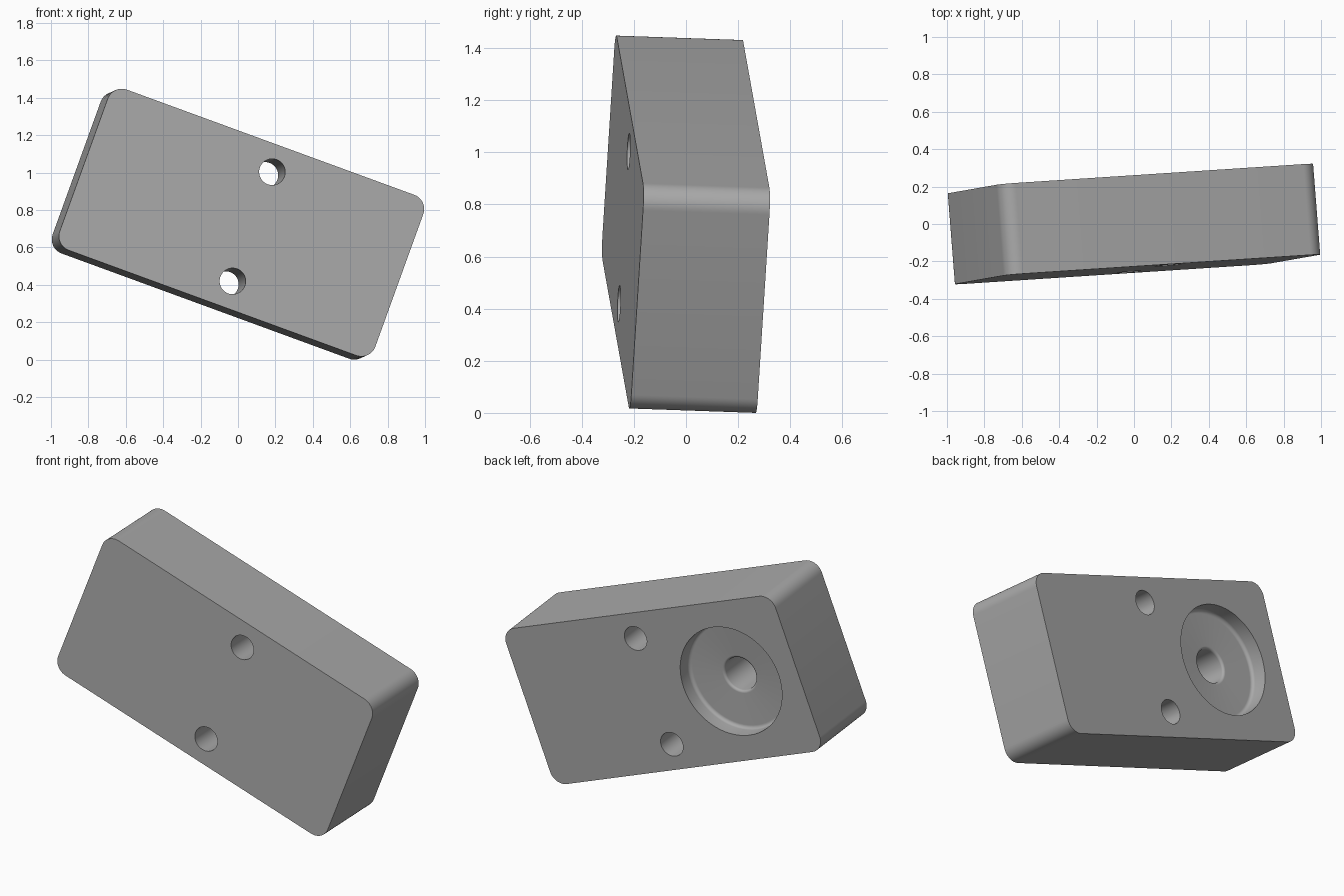
import bpy, bmesh, math
from mathutils import Matrix, Vector

if "Cube" in bpy.data.objects:
    bpy.data.objects.remove(bpy.data.objects["Cube"], do_unlink=True)

LENGTH, HEIGHT, DEPTH, CORNER = 1.80, 0.915, 0.487, 0.08

grey = bpy.data.materials.new("plain grey")
grey.use_nodes = True
grey.diffuse_color = (0.4, 0.4, 0.4, 1)
grey.node_tree.nodes["Principled BSDF"].inputs["Base Color"].default_value = (0.4, 0.4, 0.4, 1)


def make_object(name, bm):
    bmesh.ops.recalc_face_normals(bm, faces=bm.faces)
    mesh = bpy.data.meshes.new(name)
    bm.to_mesh(mesh)
    bm.free()
    mesh.materials.append(grey)
    obj = bpy.data.objects.new(name, mesh)
    bpy.context.collection.objects.link(obj)
    return obj


def arc(cx, cy, radius, start, end, steps):
    angles = [math.radians(start + (end - start) * i / steps) for i in range(steps + 1)]
    return [(cx + radius * math.cos(a), cy + radius * math.sin(a)) for a in angles]


def revolve_cutter(name, profile, x, z):
    """Spin a (radius, y) profile round the y axis at the given place."""
    bm = bmesh.new()
    verts = [bm.verts.new((r, y, 0)) for r, y in profile]
    edges = [bm.edges.new(pair) for pair in zip(verts, verts[1:])]
    bmesh.ops.spin(bm, geom=verts + edges, cent=(0, 0, 0), axis=(0, 1, 0),
                   angle=math.tau, steps=64)
    bmesh.ops.remove_doubles(bm, verts=bm.verts, dist=0.0001)
    bmesh.ops.translate(bm, verts=bm.verts, vec=(x, 0, z))
    cutter = make_object(name, bm)
    cutter.hide_render = True
    return cutter


# Block: rounded rectangle pushed back through its depth
bm = bmesh.new()
outline = []
for i, (sx, sz) in enumerate([(1, 1), (-1, 1), (-1, -1), (1, -1)]):
    outline += arc(sx * (LENGTH / 2 - CORNER), sz * (HEIGHT / 2 - CORNER),
                   CORNER, 90 * i, 90 * i + 90, 12)
face = bm.faces.new([bm.verts.new((x, -DEPTH / 2, z)) for x, z in outline])
grown = bmesh.ops.extrude_face_region(bm, geom=[face])
bmesh.ops.translate(bm, vec=(0, DEPTH, 0),
                    verts=[v for v in grown["geom"] if isinstance(v, bmesh.types.BMVert)])
block = make_object("mounting_block", bm)

# Two through holes
back = DEPTH / 2
over = back + 0.1
hole = [(0, -over), (0.07, -over), (0.07, over), (0, over)]
cutters = [revolve_cutter("hole_cutter", hole, 0.062, side * 0.311) for side in (1, -1)]

# Round recess in the back with a blind hole in its middle
floor = back - 0.095
bore = [(0, over), (0.317, over)]
bore += arc(0.297, floor + 0.02, 0.02, 0, -90, 6)
bore += arc(0.111, floor - 0.015, 0.015, 90, 180, 6)
bore += [(0.096, floor - 0.3), (0, floor - 0.3)]
cutters.append(revolve_cutter("recess_cutter", bore, -0.455, 0))

bpy.context.view_layer.objects.active = block
for cutter in cutters:
    cut = block.modifiers.new("cut", "BOOLEAN")
    cut.operation = "DIFFERENCE"
    cut.solver = "EXACT"
    cut.object = cutter
    bpy.ops.object.modifier_apply(modifier=cut.name)
    bpy.data.objects.remove(cutter, do_unlink=True)

# Tilt the block into place and rest it on the ground
normal = Vector((-0.078, 0.996, -0.035)).normalized()
along = Vector((0.94, 0.0616, -0.344))
along = (along - normal * along.dot(normal)).normalized()
up = along.cross(normal)
block.data.transform(Matrix((along, normal, up)).transposed().to_4x4())
low = min(v.co.z for v in block.data.vertices)
block.data.transform(Matrix.Translation((0, 0, -low)))

bpy.ops.object.select_all(action="DESELECT")
block.select_set(True)
bpy.ops.object.shade_smooth_by_angle(angle=math.radians(30))
